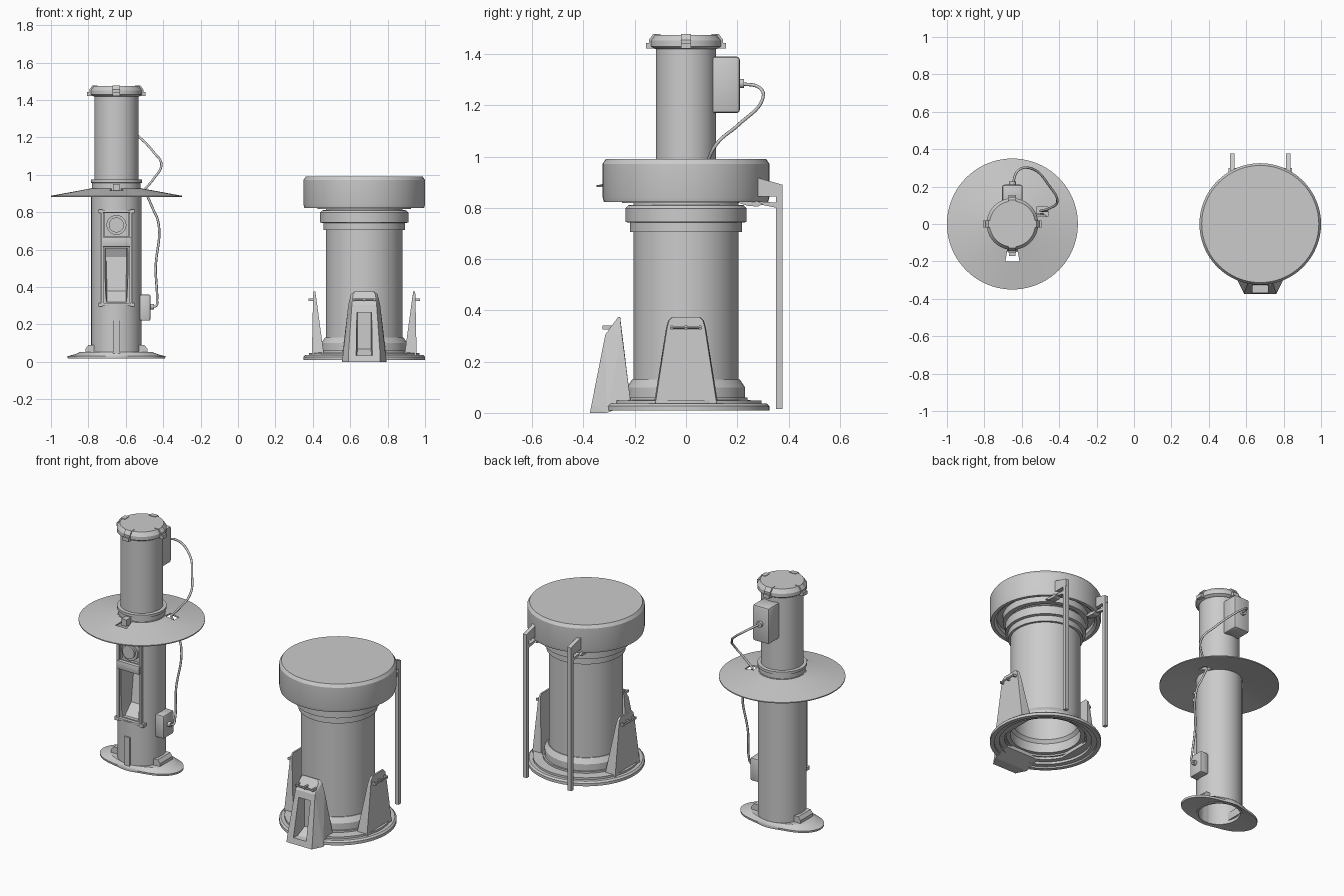
import bpy, bmesh
from math import sin, cos, pi, radians
from mathutils import Matrix, Vector

LX, RX = -0.65, 0.675   # centre lines of the two units


def finish(name, bm, loc=(0, 0, 0), rot=0, smooth=True):
    bmesh.ops.remove_doubles(bm, verts=bm.verts, dist=1e-5)
    bmesh.ops.recalc_face_normals(bm, faces=bm.faces)
    bm.transform(Matrix.Translation(loc) @ Matrix.Rotation(rot, 4, 'Z'))
    me = bpy.data.meshes.new(name)
    bm.to_mesh(me)
    bm.free()
    ob = bpy.data.objects.new(name, me)
    bpy.context.collection.objects.link(ob)
    if smooth:
        shade(ob)
    return ob


def shade(ob):
    bpy.ops.object.select_all(action='DESELECT')
    ob.select_set(True)
    bpy.context.view_layer.objects.active = ob
    bpy.ops.object.shade_smooth_by_angle(angle=radians(30))


def lathe(name, prof, x, closed=False, n=64):
    """Revolve (radius, z[, side lobe]) points around the unit's axis."""
    bm = bmesh.new()
    rings = []
    for p in prof:
        lobe = p[2] if len(p) > 2 else 0
        ring = []
        for i in range(n):
            a = 2 * pi * i / n
            r = p[0] + lobe * cos(a) ** 4
            ring.append(bm.verts.new((r * cos(a), r * sin(a), p[1])))
        rings.append(ring)
    pairs = list(zip(rings, rings[1:])) + ([(rings[-1], rings[0])] if closed else [])
    for a, b in pairs:
        for i in range(n):
            j = (i + 1) % n
            bm.faces.new((a[i], a[j], b[j], b[i]))
    return finish(name, bm, (x, 0, 0))


def hull(name, pts, x, rot=0):
    bm = bmesh.new()
    vs = [bm.verts.new(p) for p in pts]
    bmesh.ops.convex_hull(bm, input=vs)
    bmesh.ops.dissolve_limit(bm, angle_limit=0.02, verts=bm.verts, edges=bm.edges)
    return finish(name, bm, (x, 0, 0), rot, False)


def box(name, x, lo, hi, bevel=0, rot=0):
    bm = bmesh.new()
    size, mid = Vector(hi) - Vector(lo), (Vector(hi) + Vector(lo)) / 2
    bmesh.ops.create_cube(bm, size=1, matrix=Matrix.Translation(mid) @ Matrix.Diagonal((*size, 1)))
    if bevel:
        bmesh.ops.bevel(bm, geom=bm.edges[:], offset=bevel, segments=2, affect='EDGES', profile=0.5)
    return finish(name, bm, (x, 0, 0), rot, bevel > 0)


def rod(name, x, a, b, r, rot=0, n=24):
    a, b = Vector(a), Vector(b)
    q = (b - a).to_track_quat('Z', 'Y').to_matrix().to_4x4()
    bm = bmesh.new()
    bmesh.ops.create_cone(bm, cap_ends=True, segments=n, radius1=r, radius2=r, depth=(b - a).length,
                          matrix=Matrix.Translation((a + b) / 2) @ q)
    return finish(name, bm, (x, 0, 0), rot)


def cut(ob, cutter):
    m = ob.modifiers.new("cut", 'BOOLEAN')
    m.operation, m.object, m.solver = 'DIFFERENCE', cutter, 'EXACT'
    bpy.context.view_layer.objects.active = ob
    bpy.ops.object.modifier_apply(modifier=m.name)
    bpy.data.objects.remove(cutter)


def cable(name, pts):
    cu = bpy.data.curves.new(name, 'CURVE')
    cu.dimensions, cu.bevel_depth, cu.bevel_resolution, cu.use_fill_caps = '3D', 0.0065, 2, True
    sp = cu.splines.new('BEZIER')
    sp.bezier_points.add(len(pts) - 1)
    for bp, p in zip(sp.bezier_points, pts):
        bp.co = p
        bp.handle_left_type = bp.handle_right_type = 'AUTO'
    bpy.context.collection.objects.link(bpy.data.objects.new(name, cu))


def wedge(sections):
    """Points from (z, inner half width, outer half width, inner, outer distance)."""
    return [(s * w, -o, z) for z, wi, wo, i, o_ in sections
            for w, o in ((wi, i), (wo, o_)) for s in (-1, 1)]


# ---- Left unit: inner column ----
col = lathe("lower_column", [(0, 0.25), (0.122, 0.25), (0.122, 0.02), (0.135, 0.02), (0.135, 0.93), (0, 0.93)], LX)
cut(col, box("cutter", LX, (-0.078, -0.2, 0.31), (0.078, -0.112, 0.81)))
cut(col, box("cutter", LX, (-0.064, -0.2, 0.67), (0.064, -0.095, 0.795)))
cut(col, hull("cutter", wedge([(0.32, 0.05, 0.064, 0.09, 0.2), (0.38, 0.05, 0.066, 0.03, 0.2),
                              (0.56, 0.055, 0.066, 0.0, 0.2), (0.605, 0.055, 0.066, 0.02, 0.2)]), LX))
shade(col)
lathe("upper_column", [(0.118, 0.92), (0.118, 1.425), (0, 1.425)], LX)
lathe("column_cap", [(0, 1.42), (0.122, 1.42), (0.138, 1.43), (0.138, 1.452), (0.122, 1.475), (0, 1.475)], LX)
for i in range(4):
    box("cap_clip", LX, (-0.02, -0.156, 1.422), (0.02, -0.11, 1.443), 0, i * pi / 2)
    hull("cap_clip_top", wedge([(1.44, 0.02, 0.02, 0.1, 0.145), (1.455, 0.02, 0.02, 0.1, 0.145),
                                (1.478, 0.02, 0.02, 0.1, 0.128)]), LX, i * pi / 2)

# Opening frame, shelf, round knob
for s in (-1, 1):
    box("frame_side", LX, (min(s * .068, s * .083), -0.125, 0.30), (max(s * .068, s * .083), -0.10, 0.81))
    for z in (0.305, 0.805):
        box("frame_corner", LX, (s * 0.085 - 0.012, -0.127, z - 0.01), (s * 0.085 + 0.012, -0.09, z + 0.01))
for z0, z1, y in ((0.30, 0.315, -0.13), (0.615, 0.665, -0.133), (0.797, 0.81, -0.13)):
    box("frame_bar", LX, (-0.075, y, z0), (0.075, -0.09, z1), 0.003)
rod("knob_ring", LX, (0, -0.09, 0.732), (0, -0.118, 0.732), 0.053, n=40)
rod("knob", LX, (0, -0.09, 0.732), (0, -0.13, 0.732), 0.04, n=40)
box("front_rib", LX, (-0.018, -0.142, 0.02), (0.018, -0.12, 0.22))

# Conical shield with two holes
shield = lathe("shield", [(0.11, 0.932), (0.35, 0.888), (0.35, 0.882), (0.11, 0.922)], LX, True, 80)
cut(shield, hull("cutter", [(s * w, y, z) for s in (-1, 1) for w, y in ((0.025, -0.13), (0.038, -0.2))
                            for z in (0.8, 1)], LX))
cut(shield, box("cutter", LX, (0.13, 0.04, 0.8), (0.19, 0.09, 1)))
shade(shield)
box("shield_tab", LX, (-0.017, -0.172, 0.91), (0.017, -0.11, 0.95))
lathe("shield_collar", [(0.115, 0.925), (0.13, 0.93), (0.13, 0.955), (0.137, 0.958), (0.137, 0.974),
                        (0.115, 0.976)], LX, True)

# Base with side feet
lathe("column_foot", [(0.125, 0.025), (0.148, 0.018, 0.112), (0.15, 0.03, 0.112), (0.146, 0.042, 0.07),
                      (0.135, 0.052, 0.06), (0.125, 0.052)], LX, True)
for s in (-1, 1):
    hull("foot_block", [(s * a, b, z) for b in (-0.06, 0.06) for a, z in
                        ((0.11, 0.04), (0.165, 0.04), (0.165, 0.07), (0.15, 0.09), (0.11, 0.09))], LX)

# Electrical boxes and cable
box("upper_box", LX, (-0.055, 0.1, 1.17), (0.055, 0.21, 1.39), 0.012)
box("lower_box", LX, (0.125, -0.05, 0.22), (0.182, 0.05, 0.36), 0.008)
rod("upper_plug", LX, (0, 0.2, 1.285), (0, 0.226, 1.285), 0.018)
rod("lower_plug", LX, (0.175, 0, 0.295), (0.2, 0, 0.295), 0.015)
cable("upper_cable", [(-0.65, 0.21, 1.285), (-0.62, 0.285, 1.27), (-0.55, 0.297, 1.22), (-0.45, 0.2, 1.12),
                      (-0.41, 0.12, 1.05), (-0.45, 0.085, 0.98), (-0.5, 0.07, 0.92)])
cable("lower_cable", [(-0.5, 0.07, 0.92), (-0.46, 0.07, 0.83), (-0.425, 0.06, 0.74), (-0.44, 0.03, 0.5),
                      (-0.433, 0.01, 0.33), (-0.437, 0.0, 0.3), (-0.46, 0, 0.295)])

# ---- Right unit: outer housing ----
lathe("housing", [(0.19, 0.86), (0.19, 0.14), (0.205, 0.12), (0.205, 0.06), (0.24, 0.06), (0.24, 0.035),
                  (0.27, 0.035), (0.27, 0.02), (0.30, 0.02), (0.30, 0.01), (0.325, 0.01), (0.325, 0.027),
                  (0.315, 0.036), (0.295, 0.036), (0.295, 0.048), (0.23, 0.05), (0.23, 0.1), (0.21, 0.13),
                  (0.205, 0.13), (0.205, 0.705), (0.219, 0.705), (0.219, 0.742), (0.236, 0.745),
                  (0.236, 0.798), (0.225, 0.81), (0.205, 0.812), (0.205, 0.86)], RX, True)
lathe("lid", [(0, 0.86), (0.22, 0.86), (0.22, 0.818), (0.25, 0.818), (0.25, 0.86), (0.285, 0.86), (0.285, 0.835),
              (0.3, 0.822), (0.32, 0.822), (0.325, 0.842), (0.325, 0.972), (0.313, 0.99), (0, 0.99)], RX)

# Side brackets and front chute
for s in (-1, 1):
    hull("side_bracket", wedge([(0.035, 0.125, 0.12, 0.215, 0.28), (0.33, 0.078, 0.074, 0.255, 0.274),
                                (0.36, 0.07, 0.066, 0.26, 0.273), (0.375, 0.055, 0.05, 0.262, 0.272)]), RX, s * pi / 2)
chute = hull("front_chute", wedge([(0.0, 0.118, 0.085, 0.31, 0.375), (0.035, 0.118, 0.085, 0.215, 0.368),
                                   (0.305, 0.085, 0.066, 0.25, 0.315), (0.36, 0.072, 0.06, 0.256, 0.275),
                                   (0.375, 0.055, 0.05, 0.257, 0.264)]), RX)
cut(chute, hull("cutter", wedge([(0.035, 0.04, 0.05, 0.33, 0.45), (0.07, 0.035, 0.05, 0.27, 0.45),
                                (0.265, 0.035, 0.05, 0.27, 0.45)]), RX))
for rot, o, inner in ((0, 0.322, 0.27), (pi / 2, 0.293, 0.265), (-pi / 2, 0.293, 0.265)):
    rod("handle_bar", RX, (-0.06, -o, 0.333), (0.06, -o, 0.333), 0.005, rot, 12)
    for t in (-0.056, 0, 0.056):
        box("handle_post", RX, (t - 0.005, -o - 0.004, 0.326), (t + 0.005, -inner, 0.34), 0, rot)

# Rear legs hung from the lid
for s in (-0.15, 0.15):
    def plate(name, yz, w):
        hull(name, [(s + k * w, y, z) for k in (-1, 1) for y, z in yz], RX)
    plate("leg_bracket", ((0.27, 0.92), (0.377, 0.89), (0.377, 0.845), (0.27, 0.845)), 0.012)
    plate("leg_strut", ((0.2, 0.822), (0.24, 0.808), (0.28, 0.805), (0.30, 0.815), (0.27, 0.83)), 0.02)
    plate("leg_strut_arm", ((0.28, 0.825), (0.28, 0.815), (0.335, 0.815), (0.355, 0.80), (0.36, 0.82)), 0.01)
    box("rear_leg", RX, (s - 0.012, 0.352, 0.015), (s + 0.012, 0.376, 0.87))
